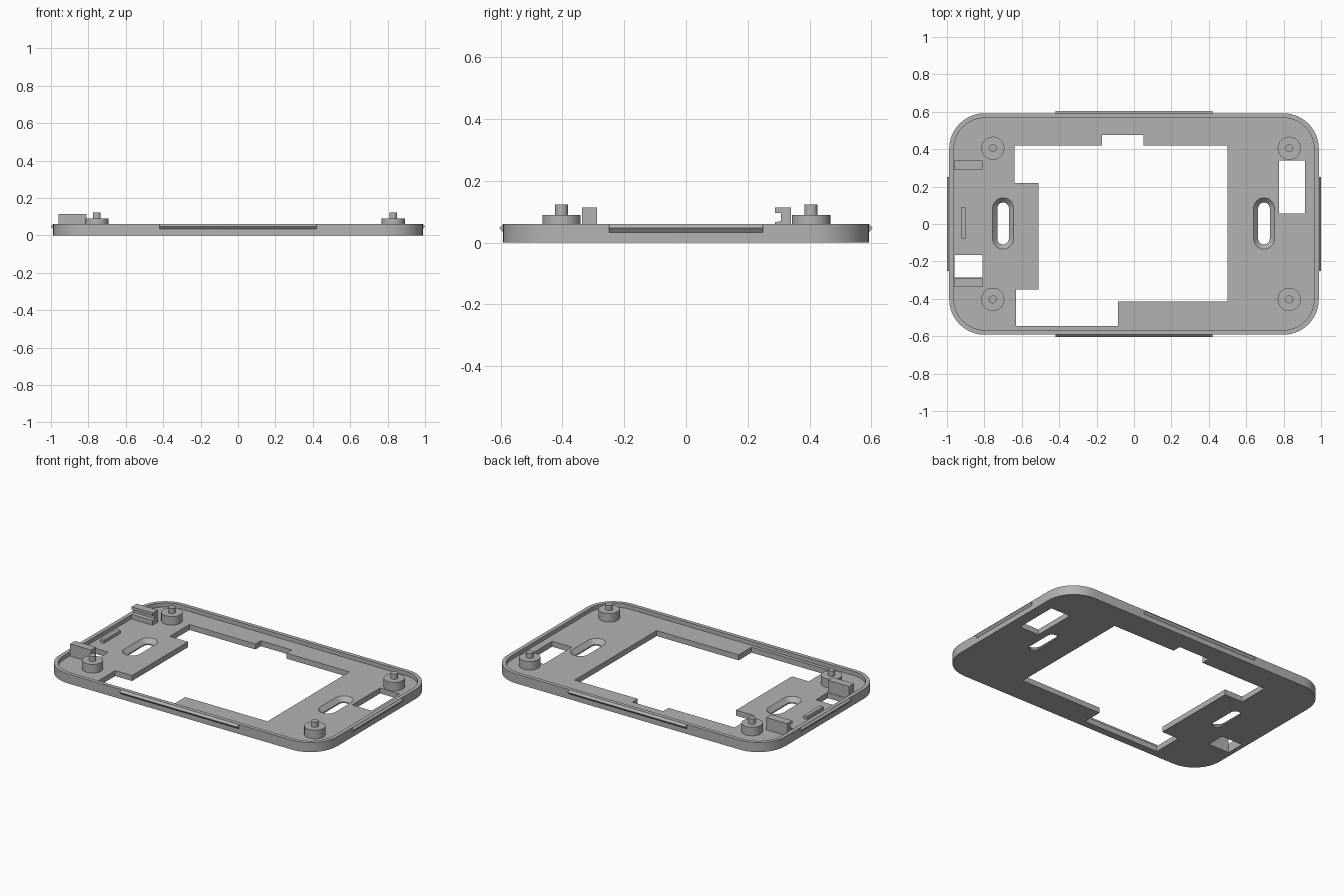
import bpy, bmesh, math

cube = bpy.data.objects.get("Cube")
if cube:
    bpy.data.objects.remove(cube, do_unlink=True)

gray = bpy.data.materials.new("plain gray")
gray.use_nodes = True
color = (0.45, 0.45, 0.45, 1)
gray.diffuse_color = color
gray.node_tree.nodes["Principled BSDF"].inputs["Base Color"].default_value = color

FLOOR, TOP = 0.035, 0.061


def finish(bm, name):
    bmesh.ops.recalc_face_normals(bm, faces=bm.faces)
    mesh = bpy.data.meshes.new(name)
    bm.to_mesh(mesh)
    bm.free()
    mesh.materials.append(gray)
    obj = bpy.data.objects.new(name, mesh)
    bpy.context.collection.objects.link(obj)
    return obj


def loft(name, rings):
    """Closed solid through matching rings of 3D points."""
    bm = bmesh.new()
    loops = [[bm.verts.new(p) for p in ring] for ring in rings]
    n = len(loops[0])
    for a, b in zip(loops, loops[1:]):
        for i in range(n):
            j = (i + 1) % n
            bm.faces.new((a[i], a[j], b[j], b[i]))
    bm.faces.new(loops[0][::-1])
    bm.faces.new(loops[-1])
    return finish(bm, name)


def prism(name, outline, z0, z1):
    return loft(name, [[(x, y, z) for x, y in outline] for z in (z0, z1)])


def box(name, x0, x1, y0, y1, z0, z1):
    return prism(name, [(x0, y0), (x1, y0), (x1, y1), (x0, y1)], z0, z1)


def rounded(hx, hy, r, cx=0, cy=0, steps=12):
    pts = []
    for k, (sx, sy) in enumerate([(1, 1), (-1, 1), (-1, -1), (1, -1)]):
        for i in range(steps + 1):
            a = math.pi / 2 * (k + i / steps)
            pts.append((cx + sx * (hx - r) + r * math.cos(a),
                        cy + sy * (hy - r) + r * math.sin(a)))
    return pts


def cut(target, cutter):
    cutter.hide_render = True
    mod = target.modifiers.new("cut", 'BOOLEAN')
    mod.operation, mod.solver, mod.object = 'DIFFERENCE', 'EXACT', cutter
    bpy.context.view_layer.objects.active = target
    bpy.ops.object.modifier_apply(modifier=mod.name)
    bpy.data.objects.remove(cutter, do_unlink=True)


def smooth(obj):
    bpy.ops.object.select_all(action='DESELECT')
    obj.select_set(True)
    bpy.context.view_layer.objects.active = obj
    bpy.ops.object.shade_smooth_by_angle(angle=math.radians(30))


# Base plate with a raised rim
plate = prism("base_plate", rounded(0.988, 0.592, 0.19), 0, TOP)
cut(plate, prism("recess_cutter", rounded(0.963, 0.567, 0.165), FLOOR, 0.2))

# Stepped central opening
opening = [(-0.64, 0.42), (-0.17, 0.42), (-0.17, 0.475), (0.05, 0.475),
           (0.05, 0.42), (0.5, 0.42), (0.5, -0.415), (-0.085, -0.415),
           (-0.085, -0.545), (-0.63, -0.545), (-0.63, -0.35), (-0.51, -0.35),
           (-0.51, 0.22), (-0.64, 0.22)]
cut(plate, prism("opening_cutter", opening, -0.1, 0.2))

# Rectangular side windows
cut(plate, box("window_cutter", 0.775, 0.915, 0.055, 0.34, -0.1, 0.2))
cut(plate, box("window_cutter", -0.96, -0.81, -0.285, -0.165, -0.1, 0.2))

# Countersunk screw slots
for x in (-0.7, 0.695):
    rings = []
    for hw, z in ((0.031, -0.1), (0.031, 0.008), (0.056, FLOOR), (0.056, 0.2)):
        rings.append([(px, py, z) for px, py in rounded(hw, hw + 0.081, hw, x, 0.003)])
    cut(plate, loft("slot_cutter", rings))
smooth(plate)

# Stepped mounting posts with locating pins
for side, x in (("right", -0.755), ("left", 0.83)):
    for end, y in (("back", 0.405), ("front", -0.403)):
        rings = []
        for r, z in ((0.062, FLOOR - 0.005), (0.062, 0.09), (0.021, 0.09), (0.021, 0.123)):
            rings.append([(x + r * math.cos(a * math.pi / 16),
                           y + r * math.sin(a * math.pi / 16), z) for a in range(32)])
        smooth(loft(f"{end}_{side}_post", rings))

# Hooked clip, plain block and small ridge at the right end
hook = [(0.34, FLOOR - 0.005), (0.34, 0.114), (0.288, 0.114), (0.288, 0.096),
        (0.308, 0.096), (0.308, 0.07), (0.288, 0.066), (0.288, FLOOR - 0.005)]
loft("hooked_clip", [[(x, y, z) for y, z in hook] for x in (-0.96, -0.81)])
box("clip_block", -0.96, -0.81, -0.337, -0.288, FLOOR - 0.005, 0.114)
box("small_ridge", -0.925, -0.9, -0.08, 0.087, FLOOR - 0.005, 0.055)

# Wedge shaped snap ridges on all four edges
wedge = [(-0.004, 0.033), (0.0, 0.033), (0.0125, 0.048), (0.0, 0.0605), (-0.004, 0.0605)]
for s, fb, lr in ((1, "back", "left"), (-1, "front", "right")):
    loft(f"{fb}_snap_ridge", [[(x, s * (0.592 + d), z) for d, z in wedge]
                              for x in (-0.42, 0.42)])
    loft(f"{lr}_snap_ridge", [[(s * (0.988 + d * 0.96), y, z) for d, z in wedge]
                              for y in (-0.25, 0.25)])
